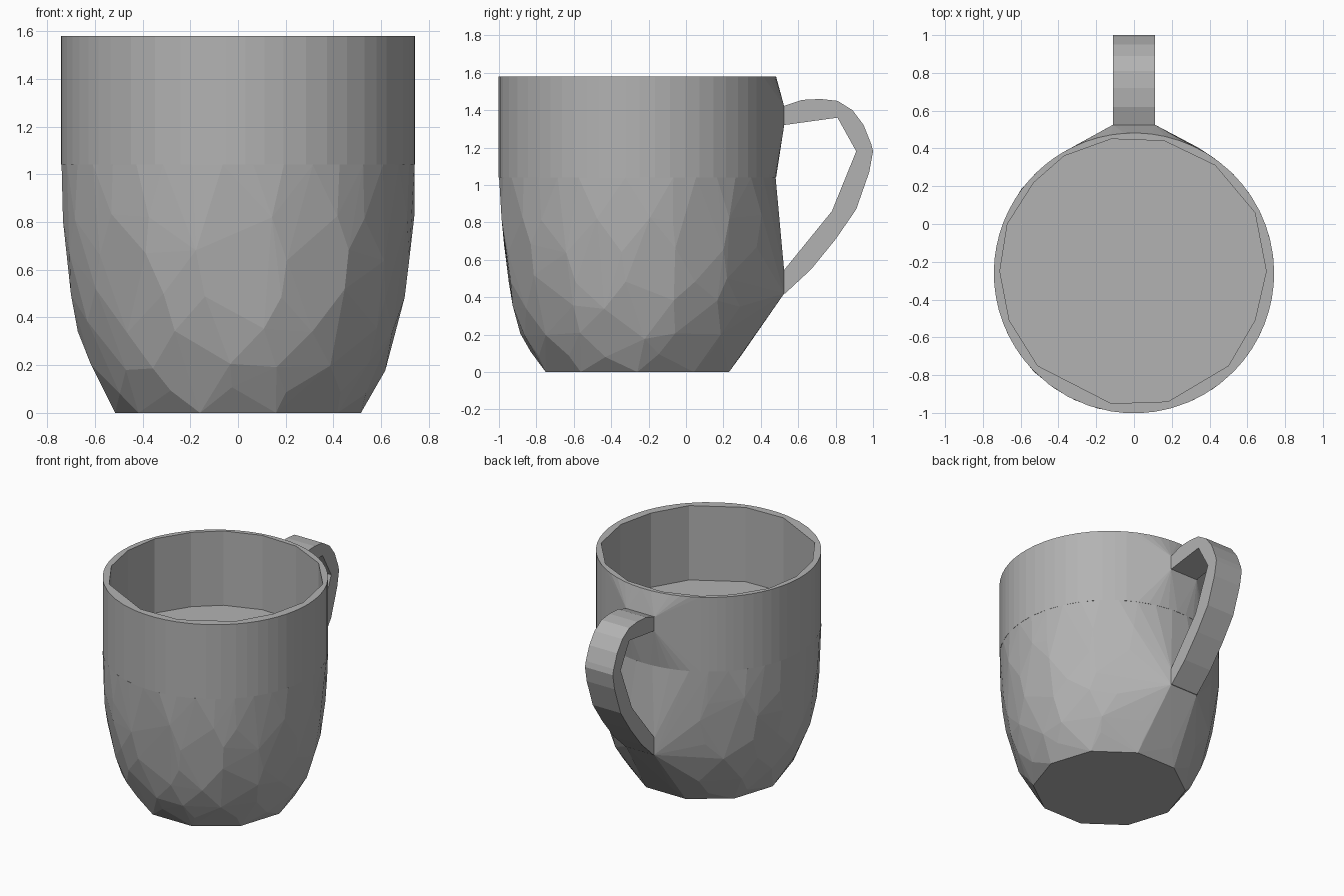
import bpy, bmesh, math, random
from mathutils import Vector

if "Cube" in bpy.data.objects:
    bpy.data.objects.remove(bpy.data.objects["Cube"], do_unlink=True)

random.seed(4)
CY = -0.26       # cup axis
R = 0.742        # cup radius
FLOOR, TOP = 1.04, 1.58
HALF = 0.112     # half width of the handle
SEAT = 0.525     # y of the handle's seat on the cup

grey = bpy.data.materials.new("grey clay")
grey.use_nodes = True
grey.diffuse_color = (0.45, 0.45, 0.45, 1)
grey.node_tree.nodes["Principled BSDF"].inputs["Base Color"].default_value = (0.45, 0.45, 0.45, 1)


def on_cup(angle, z, r=R):
    return Vector((r * math.cos(angle), CY + r * math.sin(angle), z))


def add_hull(bm, points):
    """Add the convex solid around the points."""
    part = bmesh.new()
    for p in points:
        part.verts.new(p)
    out = bmesh.ops.convex_hull(part, input=part.verts[:])
    loose = {g for g in out["geom_interior"] + out["geom_unused"] if isinstance(g, bmesh.types.BMVert)}
    bmesh.ops.delete(part, geom=list(loose), context="VERTS")
    bmesh.ops.dissolve_limit(part, angle_limit=0.01, verts=part.verts[:], edges=part.edges[:])
    bmesh.ops.recalc_face_normals(part, faces=part.faces[:])
    mesh = bpy.data.meshes.new("piece")
    part.to_mesh(mesh)
    bm.from_mesh(mesh)
    part.free()
    bpy.data.meshes.remove(mesh)


def finish(name, bm):
    mesh = bpy.data.meshes.new(name)
    bm.to_mesh(mesh)
    bm.free()
    mesh.materials.append(grey)
    bpy.context.collection.objects.link(bpy.data.objects.new(name, mesh))


# Faceted lower body, drawn out to the handle's lower seat
bm = bmesh.new()
rings = [(0, .515, 10), (.09, .565, 13), (.2, .625, 15), (.36, .677, 15),
         (.5, .706, 15), (.66, .728, 16), (.82, .74, 18), (FLOOR, R, 36)]
points = []
for k, (z, r, n) in enumerate(rings):
    wobble = 0 if z in (0, FLOOR) else 0.1
    for i in range(n):
        a = 2 * math.pi * (i + 0.5 * (k % 2)) / n + random.uniform(-wobble, wobble)
        dz = random.uniform(-0.25, 0.25) * wobble
        points.append(on_cup(a, z + dz, r + dz * 0.3))
points += [Vector((s * HALF, SEAT, z)) for s in (-1, 1) for z in (.42, .54)]
add_hull(bm, points)
finish("lower_body", bm)

# Upper wall of convex pieces, flat inside and round outside
inner = [(.70, -.25), (.64, .06), (.43, .31), (.16, .44), (-.12, .45), (-.37, .36), (-.53, .22), (-.67, 0),
         (-.71, -.25), (-.66, -.51), (-.51, -.75), (-.12, -.95), (.18, -.94), (.50, -.75), (.64, -.51)]
bm = bmesh.new()
for p, q in zip(inner, inner[1:] + inner[:1]):
    a = math.atan2(p[1] - CY, p[0])
    b = a + (math.atan2(q[1] - CY, q[0]) - a) % (2 * math.pi)
    points = []
    for z in (FLOOR, TOP):
        points += [Vector((*p, z)), Vector((*q, z))]
        points += [on_cup(a + (b - a) * i / 4, z) for i in range(5)]
    # pieces at the back reach out to the handle's upper seat
    if p[1] > .3 and q[1] > .3:
        sides = [s for s in (-1, 1) if min(p[0], q[0]) - .05 < s * HALF < max(p[0], q[0]) + .05]
        points += [Vector((s * HALF, SEAT, z)) for s in sides for z in (1.32, 1.42)]
    add_hull(bm, points)
finish("upper_wall", bm)

# Handle: side profile carried across the width
outside = [(.50, 1.415), (.53, 1.425), (.62, 1.455), (.72, 1.46), (.81, 1.45), (.89, 1.40), (.95, 1.32),
           (.99, 1.22), (1, 1.18), (.98, 1.07), (.91, .87), (.80, .71), (.67, .55), (.53, .42), (.50, .42)]
inside = [(.50, .52), (.52, .54), (.78, .86), (.91, 1.18), (.81, 1.36), (.52, 1.32), (.50, 1.32)]
bm = bmesh.new()
side = bm.faces.new([bm.verts.new((-HALF, y, z)) for y, z in outside + inside])
out = bmesh.ops.extrude_face_region(bm, geom=[side])
moved = [g for g in out["geom"] if isinstance(g, bmesh.types.BMVert)]
bmesh.ops.translate(bm, vec=(2 * HALF, 0, 0), verts=moved)
bmesh.ops.recalc_face_normals(bm, faces=bm.faces[:])
finish("handle", bm)
